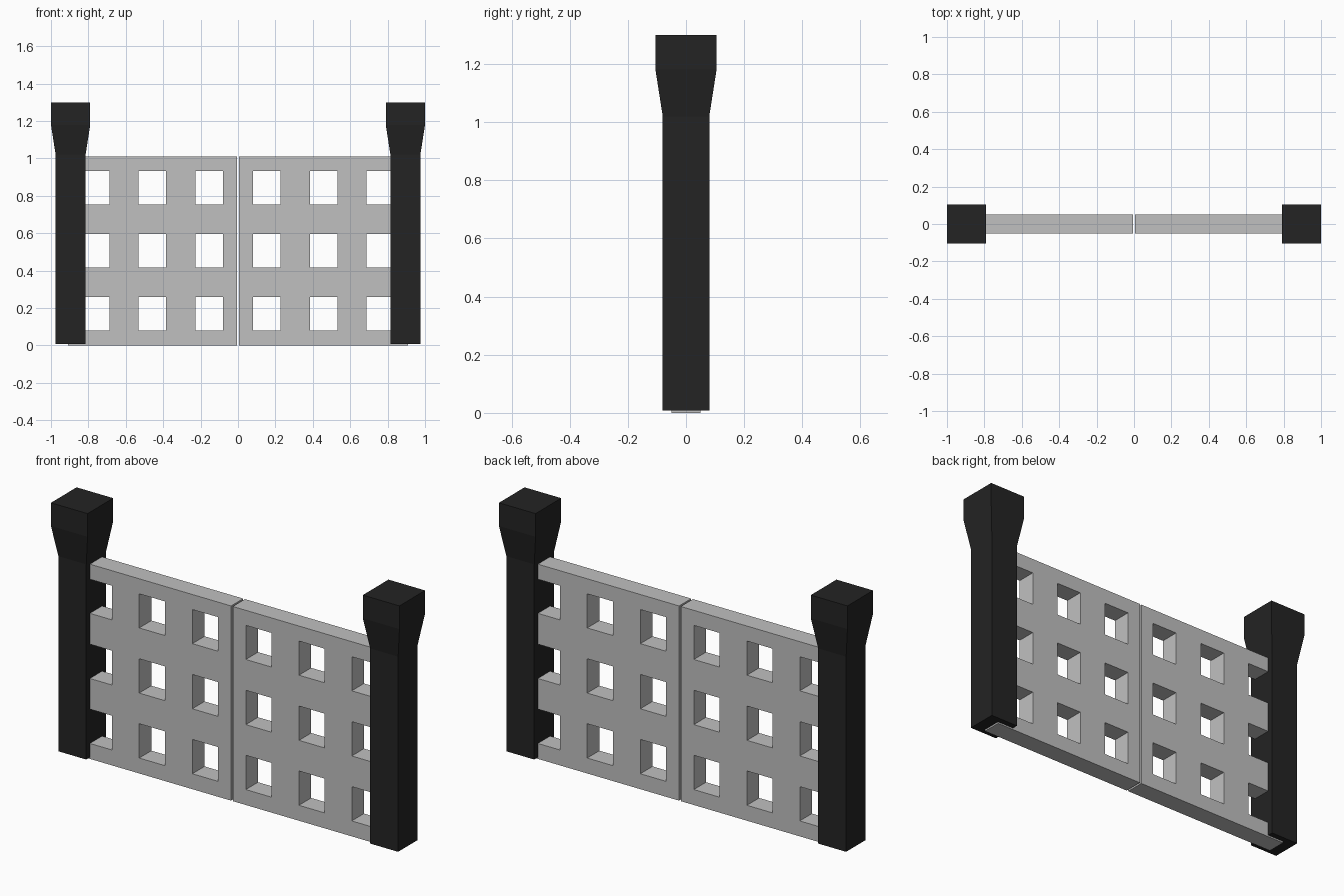
import bpy, bmesh

cube = bpy.data.objects.get("Cube")
if cube:
    bpy.data.objects.remove(cube, do_unlink=True)


def make_material(name, value):
    mat = bpy.data.materials.new(name)
    mat.use_nodes = True
    colour = (value, value, value, 1.0)
    mat.diffuse_color = colour
    mat.node_tree.nodes["Principled BSDF"].inputs["Base Color"].default_value = colour
    return mat


light_grey = make_material("light grey", 0.53)
black = make_material("black", 0.017)


def finish(bm, name, mat):
    bmesh.ops.recalc_face_normals(bm, faces=bm.faces)
    mesh = bpy.data.meshes.new(name)
    bm.to_mesh(mesh)
    bm.free()
    mesh.materials.append(mat)
    obj = bpy.data.objects.new(name, mesh)
    bpy.context.collection.objects.link(obj)
    return obj


def gate_panel(name, side):
    """Lattice panel: a grid with every odd cell left open, extruded in depth."""
    xs = [0.005, 0.08, 0.227, 0.385, 0.532, 0.688, 0.835, 0.91]
    zs = [0.0, 0.08, 0.258, 0.417, 0.595, 0.755, 0.932, 1.01]
    depth = 0.05
    bm = bmesh.new()
    grid = [[bm.verts.new((side * x, -depth, z)) for z in zs] for x in xs]
    for i in range(len(xs) - 1):
        for j in range(len(zs) - 1):
            if i % 2 and j % 2:
                continue  # square opening
            bm.faces.new((grid[i][j], grid[i + 1][j], grid[i + 1][j + 1], grid[i][j + 1]))
    front = bm.faces[:]
    back = bmesh.ops.extrude_face_region(bm, geom=front, use_keep_orig=True)["geom"]
    moved = [v for v in back if isinstance(v, bmesh.types.BMVert)]
    bmesh.ops.translate(bm, verts=moved, vec=(0, 2 * depth, 0))
    return finish(bm, name, light_grey)


def gate_post(name, side):
    """Square post that flares out to a wider block at the top."""
    profile = [(0.08, 0.008), (0.08, 1.02), (0.105, 1.18), (0.105, 1.30)]
    bm = bmesh.new()
    rings = [[bm.verts.new((side * 0.895 + sx * h, sy * h, z))
              for sx, sy in ((-1, -1), (1, -1), (1, 1), (-1, 1))]
             for h, z in profile]
    for low, high in zip(rings, rings[1:]):
        for k in range(4):
            n = (k + 1) % 4
            bm.faces.new((low[k], low[n], high[n], high[k]))
    bm.faces.new(rings[0][::-1])
    bm.faces.new(rings[-1])
    return finish(bm, name, black)


# Matching gate leaf and post on each side
for label, side in (("left", 1), ("right", -1)):
    gate_panel(label + "_gate_panel", side)
    gate_post(label + "_post", side)
